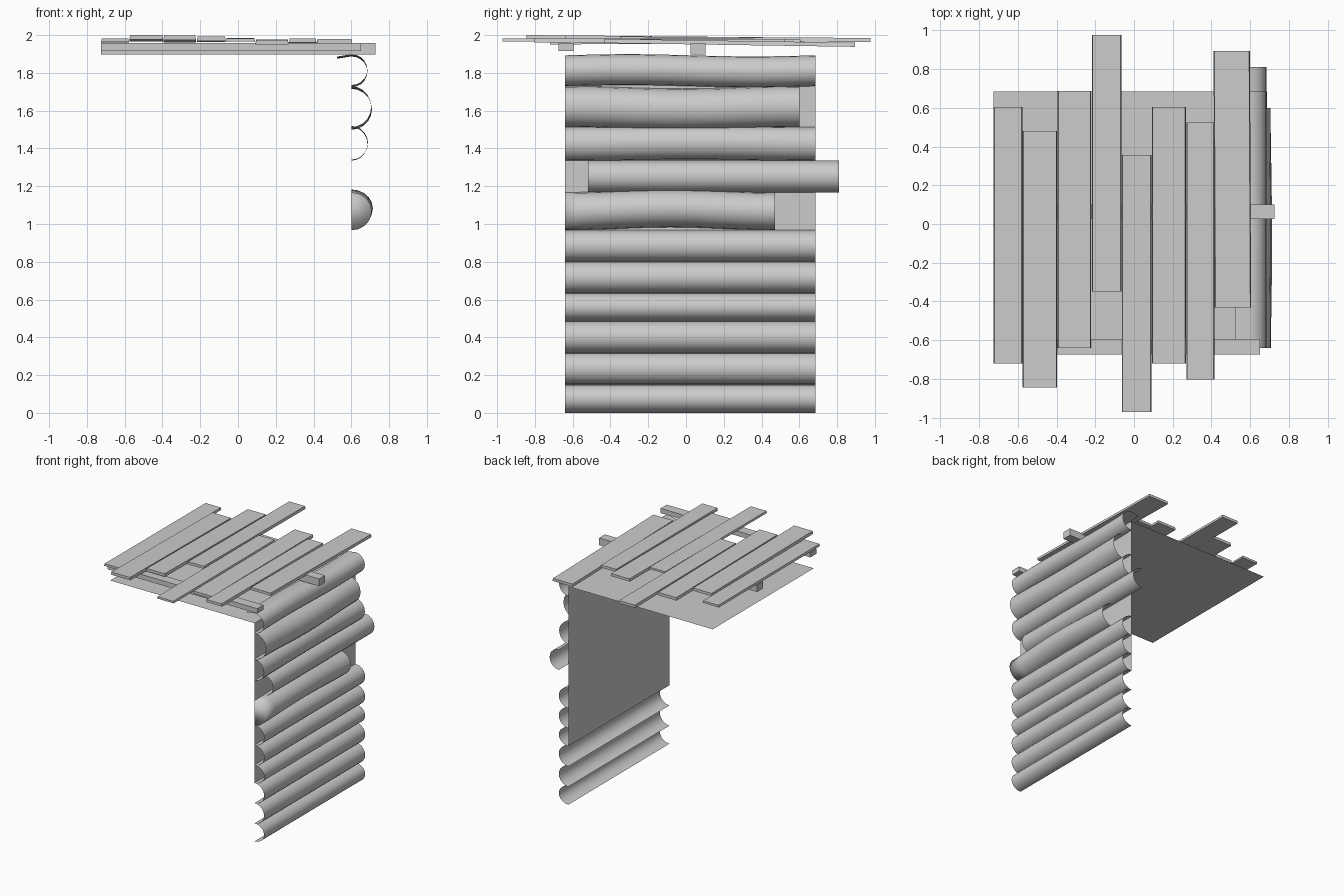
import bpy
import math

if "Cube" in bpy.data.objects:
    bpy.data.objects.remove(bpy.data.objects["Cube"])

WALL_X = 0.6
Y0, Y1 = -0.64, 0.685
CEIL_Z = 1.81


def make(name, verts, faces, smooth=None):
    me = bpy.data.meshes.new(name)
    me.from_pydata(verts, [], faces)
    ob = bpy.data.objects.new(name, me)
    bpy.context.collection.objects.link(ob)
    if smooth:
        for o in bpy.context.selected_objects:
            o.select_set(False)
        ob.select_set(True)
        bpy.context.view_layer.objects.active = ob
        bpy.ops.object.shade_smooth_by_angle(angle=math.radians(smooth))
    return ob


def half_log(name, z0, z1, depth, y0=Y0, y1=Y1, bend=(0, 0), wave=0.0, lip=0.0, cap=False, n=10):
    """Open half cylinder on the wall; bend = (z, x) bow along its length, lip = flat flap at the top back."""
    rows = 10 if any(bend) or wave else 1
    zc, r = (z0 + z1) / 2, (z1 - z0) / 2
    verts, faces = [], []
    w = n + 1 + (1 if lip else 0)
    for j in range(rows + 1):
        t = j / rows
        y = y0 + (y1 - y0) * t
        bow = math.sin(math.pi * t) ** 2
        dz = bend[0] * bow + wave * math.sin(2 * math.pi * t)
        for i in range(n + 1):
            a = -math.pi / 2 + math.pi * i / n
            verts.append((WALL_X + (depth + bend[1] * bow) * math.cos(a), y, zc + r * math.sin(a) + dz))
        if lip:
            verts.append((WALL_X - lip, y, z1 + dz - 0.012))
    for j in range(rows):
        for i in range(w - 1):
            a = j * w + i
            faces.append((a, a + w, a + w + 1, a + 1))
    if cap:
        faces.append(tuple(range(w)))
    return make(name, verts, faces, 100 if cap else 40)


def plank(name, x0, x1, y0, y1, za, zb, h, inset=0.004, skew=0.0):
    """Plank along y, underside at za (front) and zb (back)."""
    v = []
    for y, z, s in ((y0, za, 0), (y1, zb, skew)):
        v += [(x0 + s, y, z), (x1 + s, y, z), (x1 + s - inset, y, z + h), (x0 + s + inset, y, z + h)]
    f = [(0, 1, 2, 3), (5, 4, 7, 6), (0, 4, 5, 1), (1, 5, 6, 2), (2, 6, 7, 3), (3, 7, 4, 0)]
    return make(name, v, f)


# straight lower logs
levels = [0, 0.15, 0.318, 0.485, 0.635, 0.80, 0.967]
for k, (a, b) in enumerate(zip(levels, levels[1:])):
    half_log(f"lower_log_{k + 1}", a, b, 0.088)

# uneven upper logs
half_log("thick_log", 0.967, 1.167, 0.108, bend=(0.016, 0.006), y1=0.47, cap=True)
half_log("shifted_log", 1.167, 1.335, 0.085, y0=-0.52, y1=0.81)
half_log("upper_log_1", 1.335, 1.513, 0.085, bend=(0.006, 0.003))
half_log("upper_log_2", 1.513, 1.73, 0.105, y1=0.6, bend=(-0.014, 0.004))
half_log("top_log", 1.73, 1.893, 0.085, wave=0.006, lip=0.075)

# wall backing and ceiling sheets
make("wall_backing", [(WALL_X, Y0, 0.485), (WALL_X, Y1, 0.485), (WALL_X, Y1, CEIL_Z), (WALL_X, Y0, CEIL_Z)],
     [(0, 1, 2, 3)])
make("ceiling_sheet", [(-0.725, Y0, CEIL_Z), (WALL_X, Y0, CEIL_Z), (WALL_X, Y1, CEIL_Z), (-0.725, Y1, CEIL_Z)],
     [(0, 1, 2, 3)])

# roof beams
plank("front_beam", -0.725, 0.65, -0.675, -0.595, 1.917, 1.917, 0.04, 0)
plank("middle_beam", -0.725, 0.727, 0.025, 0.102, 1.897, 1.897, 0.06, 0)

# roof planks: x range, y range, underside front/back, thickness
planks = [
    (-0.725, -0.577, -0.72, 0.605, 1.963, 1.960, 0.018),
    (-0.575, -0.397, -0.845, 0.48, 1.977, 1.965, 0.023),
    (-0.395, -0.222, -0.64, 0.687, 1.975, 1.960, 0.024),
    (-0.218, -0.065, -0.35, 0.977, 1.970, 1.963, 0.022),
    (-0.063, 0.09, -0.972, 0.357, 1.965, 1.968, 0.016),
    (0.092, 0.268, -0.72, 0.605, 1.951, 1.956, 0.022),
    (0.27, 0.415, -0.803, 0.525, 1.960, 1.957, 0.022),
    (0.417, 0.605, -0.432, 0.895, 1.958, 1.938, 0.022, 0.004, -0.006),
]
for k, p in enumerate(planks):
    plank(f"roof_plank_{k + 1}", *p)
